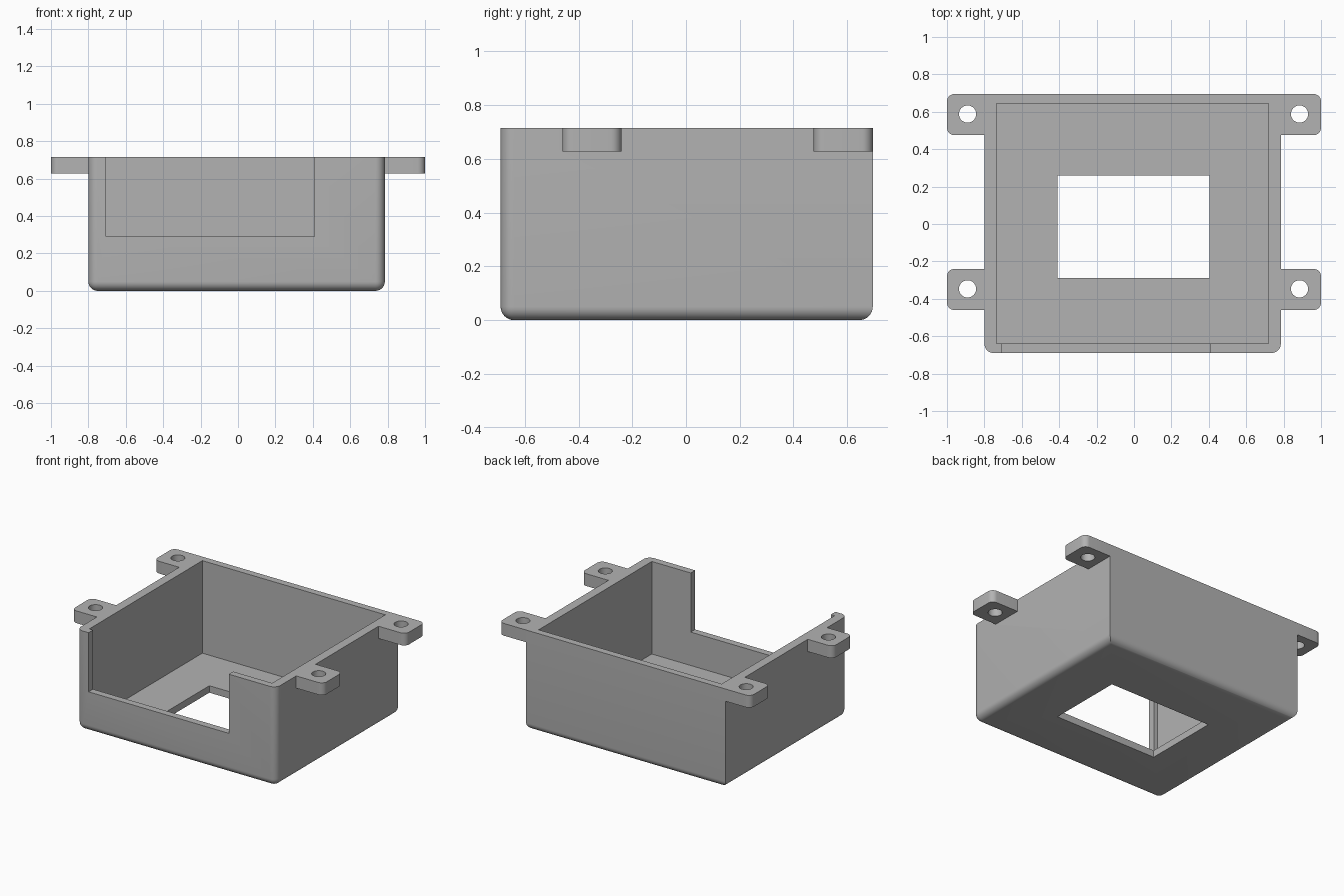
import bpy, bmesh, math

cube = bpy.data.objects.get("Cube")
if cube:
    bpy.data.objects.remove(cube, do_unlink=True)

grey = bpy.data.materials.new("matte grey")
grey.use_nodes = True
colour = (0.45, 0.45, 0.45, 1)
grey.diffuse_color = colour
grey.node_tree.nodes["Principled BSDF"].inputs["Base Color"].default_value = colour

TOP, FLOOR = 0.715, 0.05
LEFT, RIGHT, FRONT, BACK = 0.785, -0.80, -0.69, 0.695


def block(name, x, y, z, rounded=None, radius=0.05):
    """Box between coordinate pairs; edges chosen by the rule are rounded."""
    bm = bmesh.new()
    bmesh.ops.create_cube(bm, size=1)
    for v in bm.verts:
        v.co = [sum(r) / 2 + c * (r[1] - r[0]) for c, r in zip(v.co, (x, y, z))]
    if rounded:
        edges = [e for e in bm.edges if rounded(*e.verts)]
        bmesh.ops.bevel(bm, geom=edges, offset=radius, segments=8,
                        profile=0.5, affect='EDGES')
    return finish(bm, name)


def finish(bm, name):
    bmesh.ops.recalc_face_normals(bm, faces=bm.faces)
    mesh = bpy.data.meshes.new(name)
    bm.to_mesh(mesh)
    bm.free()
    mesh.materials.append(grey)
    obj = bpy.data.objects.new(name, mesh)
    bpy.context.collection.objects.link(obj)
    return obj


def drill(name, x, y, radius):
    bm = bmesh.new()
    bmesh.ops.create_cone(bm, cap_ends=True, segments=40, radius1=radius,
                          radius2=radius, depth=1)
    bmesh.ops.translate(bm, verts=bm.verts, vec=(x, y, TOP))
    return finish(bm, name)


def combine(target, other, operation):
    """Apply a boolean and discard the helper."""
    mod = target.modifiers.new(operation, 'BOOLEAN')
    mod.operation, mod.solver, mod.object = operation, 'EXACT', other
    bpy.context.view_layer.objects.active = target
    bpy.ops.object.modifier_apply(modifier=mod.name)
    bpy.data.objects.remove(other, do_unlink=True)


def shell_edges(a, b):
    bottom = a.co.z < 0.01 and b.co.z < 0.01
    front_upright = abs(a.co.z - b.co.z) > 0.1 and a.co.y < 0
    return bottom or front_upright


# Solid housing with rounded base and front corners
housing = block("housing", (RIGHT, LEFT), (FRONT, BACK), (0, TOP), shell_edges)

# Mounting tabs
for side, wall in ((1, LEFT), (-1, RIGHT)):
    def outer_upright(a, b):
        return abs(a.co.z - b.co.z) > 0.05 and a.co.x * side > 0.9
    for y in ((0.475, BACK), (-0.46, -0.24)):
        ends = sorted((wall - side * 0.03, side * 1.0))
        tab = block("mounting_tab", ends, y, (0.627, TOP), outer_upright, 0.04)
        combine(housing, tab, 'UNION')

# Open cavity, front notch and floor window
cutters = (
    ("cavity", (-0.735, 0.72), (-0.64, 0.645), (FLOOR, 1)),
    ("front_notch", (-0.705, 0.41), (-0.8, -0.6), (0.29, 1)),
    ("floor_window", (-0.41, 0.405), (-0.29, 0.26), (-0.2, 0.3)),
)
for cutter in cutters:
    combine(housing, block(*cutter), 'DIFFERENCE')

# Screw holes
for x in (-0.89, 0.885):
    for y in (0.588, -0.347):
        combine(housing, drill("screw_hole", x, y, 0.046), 'DIFFERENCE')

bpy.ops.object.select_all(action='DESELECT')
housing.select_set(True)
bpy.context.view_layer.objects.active = housing
bpy.ops.object.shade_smooth_by_angle(angle=math.radians(30))
